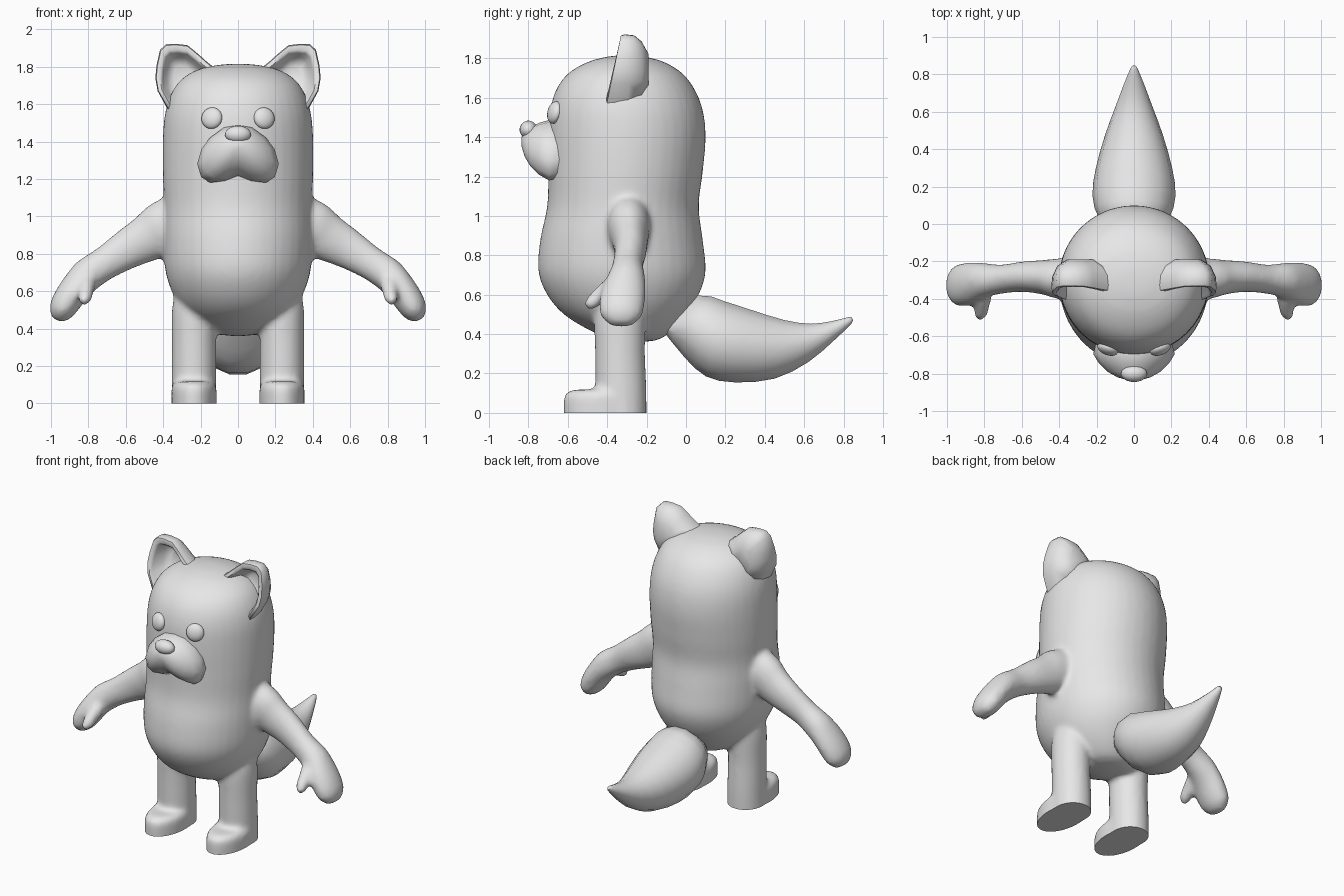
import bpy, bmesh, math
from mathutils import Vector as V, Euler

if "Cube" in bpy.data.objects:
    bpy.data.objects.remove(bpy.data.objects["Cube"])

grey = bpy.data.materials.new("plain grey")
grey.diffuse_color = (0.8, 0.8, 0.8, 1)
grey.use_nodes = True
grey.node_tree.nodes["Principled BSDF"].inputs["Base Color"].default_value = grey.diffuse_color


def finish(name, bm, angle=50):
    bmesh.ops.recalc_face_normals(bm, faces=bm.faces)
    me = bpy.data.meshes.new(name)
    bm.to_mesh(me)
    bm.free()
    me.materials.append(grey)
    ob = bpy.data.objects.new(name, me)
    bpy.context.collection.objects.link(ob)
    shade(ob, angle)
    return ob


def shade(ob, angle):
    bpy.ops.object.select_all(action='DESELECT')
    ob.select_set(True)
    bpy.context.view_layer.objects.active = ob
    bpy.ops.object.shade_smooth_by_angle(angle=math.radians(angle))


def skin(bm, loops):
    """Bridge equal loops of points and cap both ends."""
    rows = [[bm.verts.new(p) for p in loop] for loop in loops]
    n = len(rows[0])
    for a, b in zip(rows, rows[1:]):
        for i in range(n):
            j = (i + 1) % n
            bm.faces.new((a[i], a[j], b[j], b[i]))
    bm.faces.new(rows[0])
    bm.faces.new(rows[-1])


def loft(bm, rings, sides=32, steps=4):
    """Skin smoothly interpolated ellipses, each (centre, half axis, half axis)."""
    r = [[V(v) for v in ring] for ring in rings]
    r = [r[0]] + r + [r[-1]]
    full = []
    for k in range(1, len(r) - 2):
        for s in range(steps):
            t = s / steps
            full.append([0.5 * (2 * p1 + (p2 - p0) * t + (2 * p0 - 5 * p1 + 4 * p2 - p3) * t * t
                                + (3 * p1 - p0 - 3 * p2 + p3) * t ** 3)
                         for p0, p1, p2, p3 in zip(r[k - 1], r[k], r[k + 1], r[k + 2])])
    full.append(r[-1])
    angles = [2 * math.pi * i / sides for i in range(sides)]
    skin(bm, [[c + a * math.cos(t) + b * math.sin(t) for t in angles] for c, a, b in full])


def upright(x, rows):
    """Horizontal rings from (z, front y, back y, half width)."""
    return [((x, (f + b) / 2, z), (w, 0, 0), (0, (b - f) / 2, 0)) for z, f, b, w in rows]


def ellipsoid(name, centre, radii, rot=(0, 0, 0)):
    bm = bmesh.new()
    bmesh.ops.create_uvsphere(bm, u_segments=20, v_segments=12, radius=1)
    turn = Euler([math.radians(a) for a in rot]).to_matrix()
    for v in bm.verts:
        v.co = V(centre) + turn @ V([c * r for c, r in zip(v.co, radii)])
    return finish(name, bm, 60)


# Torso and head in one upright shape
bm = bmesh.new()
loft(bm, upright(0, [
    (0.36, -0.29, -0.21, 0.03), (0.375, -0.38, -0.13, 0.13), (0.42, -0.49, -0.07, 0.21),
    (0.50, -0.62, 0.0, 0.295), (0.60, -0.705, 0.065, 0.355), (0.72, -0.75, 0.10, 0.39),
    (0.88, -0.74, 0.085, 0.398), (1.05, -0.705, 0.065, 0.395), (1.22, -0.70, 0.085, 0.402),
    (1.40, -0.70, 0.10, 0.402), (1.54, -0.69, 0.085, 0.392), (1.65, -0.655, 0.04, 0.36),
    (1.73, -0.59, -0.025, 0.305), (1.785, -0.49, -0.12, 0.215), (1.81, -0.39, -0.22, 0.10),
    (1.815, -0.33, -0.28, 0.03)]), 40)

for s in (-1, 1):
    # Leg and foot, run below the floor and trimmed later
    loft(bm, upright(s * 0.235, [
        (-0.1, -0.46, -0.20, 0.12), (0.1, -0.46, -0.20, 0.119), (0.3, -0.462, -0.208, 0.118),
        (0.5, -0.465, -0.205, 0.118), (0.6, -0.44, -0.22, 0.10)]))
    loft(bm, upright(s * 0.235, [
        (-0.1, -0.622, -0.20, 0.121), (0.0, -0.622, -0.20, 0.121), (0.07, -0.622, -0.20, 0.121),
        (0.10, -0.61, -0.21, 0.115), (0.118, -0.57, -0.23, 0.095)]))
    # Arm and mitten hand: x, y, z, half thickness, half depth
    arm = [(0.28, -0.29, 1.0, 0.14, 0.11), (0.40, -0.292, 0.94, 0.142, 0.108),
           (0.48, -0.285, 0.885, 0.128, 0.093), (0.59, -0.282, 0.825, 0.108, 0.082),
           (0.71, -0.295, 0.75, 0.09, 0.078), (0.80, -0.302, 0.69, 0.09, 0.094),
           (0.865, -0.317, 0.62, 0.083, 0.112), (0.92, -0.326, 0.54, 0.078, 0.115),
           (0.95, -0.328, 0.485, 0.064, 0.098), (0.968, -0.328, 0.445, 0.03, 0.05)]
    rings = []
    for i, (x, y, z, n, d) in enumerate(arm):
        p, q = arm[max(i - 1, 0)], arm[min(i + 1, len(arm) - 1)]
        across = V((p[2] - q[2], 0, q[0] - p[0])).normalized() * n
        rings.append(((s * x, y, z), (s * across.x, 0, across.z), (0, d, 0)))
    loft(bm, rings, 24)
    # Thumb
    loft(bm, [((s * x, y, z), (r, 0, 0), (0, -0.64 * r, 0.77 * r)) for x, y, z, r in (
        (0.80, -0.32, 0.69, 0.05), (0.81, -0.40, 0.625, 0.047), (0.815, -0.455, 0.58, 0.04),
        (0.82, -0.49, 0.55, 0.032), (0.82, -0.507, 0.537, 0.014))], 16)

# Fuse the body, arms and legs with soft joins
body = finish("body", bm)
m = body.modifiers.new("fuse", 'REMESH')
m.mode, m.voxel_size = 'VOXEL', 0.016
m = body.modifiers.new("soften", 'SMOOTH')
m.factor, m.iterations = 0.5, 8
bpy.context.view_layer.update()
fused = bpy.data.meshes.new_from_object(body.evaluated_get(bpy.context.evaluated_depsgraph_get()))
body.modifiers.clear()
bm = bmesh.new()
bm.from_mesh(fused)
# Flat soles
cut = bmesh.ops.bisect_plane(bm, geom=bm.verts[:] + bm.edges[:] + bm.faces[:], dist=1e-5,
                             plane_co=(0, 0, 0), plane_no=(0, 0, -1), clear_outer=True)
bmesh.ops.holes_fill(bm, edges=[e for e in bm.edges if e.is_boundary], sides=0)
for f in bm.faces:
    f.material_index = 0
bmesh.ops.recalc_face_normals(bm, faces=bm.faces)
bm.to_mesh(body.data)
bm.free()
shade(body, 50)

# Tail: upper y, z, lower y, z, half width
bm = bmesh.new()
tail = [(-0.08, 0.47, -0.12, 0.42, 0.08), (0.06, 0.60, -0.01, 0.28, 0.185),
        (0.20, 0.57, 0.10, 0.18, 0.222), (0.34, 0.525, 0.25, 0.15, 0.205),
        (0.50, 0.475, 0.45, 0.17, 0.155), (0.63, 0.455, 0.62, 0.255, 0.10),
        (0.74, 0.467, 0.75, 0.365, 0.055), (0.825, 0.487, 0.842, 0.455, 0.018),
        (0.84, 0.485, 0.845, 0.475, 0.006)]
loft(bm, [((0, (a + c) / 2, (b + d) / 2), (w, 0, 0), (0, (a - c) / 2, (b - d) / 2))
          for a, b, c, d, w in tail], 14, 2)
finish("tail", bm, 60)

# Muzzle: mirrored cheek outline drawn in towards the tip
half = [(0.07, 1.19), (0.15, 1.18), (0.197, 1.21), (0.218, 1.28), (0.195, 1.36), (0.15, 1.42),
        (0.075, 1.475)]
outline = [(0, 1.215)] + half + [(0, 1.487)] + [(-x, z) for x, z in reversed(half)]
bm = bmesh.new()
skin(bm, [[(x * k, y, 1.385 + (z - 1.385) * k) for x, z in outline] for y, k in (
    (-0.55, 0.85), (-0.66, 0.96), (-0.695, 1), (-0.745, 0.86), (-0.79, 0.65), (-0.82, 0.4),
    (-0.835, 0.15))])
finish("muzzle", bm, 60)
ellipsoid("nose", (0, -0.80, 1.438), (0.07, 0.045, 0.046), (-20, 0, 0))

# Ears: cupped shells, the lower part sunk in the head
rim = [(0.12, 1.79), (0.165, 1.825), (0.215, 1.87), (0.27, 1.915), (0.33, 1.922), (0.385, 1.92),
       (0.417, 1.89), (0.435, 1.81), (0.442, 1.74), (0.43, 1.67), (0.375, 1.57), (0.25, 1.62),
       (0.16, 1.70)]


def ear_loop(s, k, y, slope, cx, cz):
    return [(s * (cx + (x - cx) * k), y + slope * (z - 1.75), cz + (z - cz) * k) for x, z in rim]


for s, side in ((-1, "right"), (1, "left")):
    bm = bmesh.new()
    skin(bm, [ear_loop(s, 0.35, -0.245, 0.1, 0.29, 1.74), ear_loop(s, 0.62, -0.27, 0.1, 0.285, 1.73),
              ear_loop(s, 0.77, -0.355, 0.2, 0.275, 1.70), ear_loop(s, 0.85, -0.37, 0.2, 0.275, 1.70),
              ear_loop(s, 0.97, -0.365, 0.2, 0.28, 1.72), ear_loop(s, 1.0, -0.335, 0.15, 0.28, 1.72),
              ear_loop(s, 0.97, -0.28, 0.1, 0.28, 1.74), ear_loop(s, 0.80, -0.225, 0.0, 0.285, 1.74),
              ear_loop(s, 0.45, -0.19, 0.0, 0.29, 1.74)])
    finish(side + "_ear", bm, 60)
    # Eyes
    ellipsoid(side + "_eye", (s * 0.14, -0.668, 1.525), (0.058, 0.032, 0.058), (-12, 0, s * 20))
